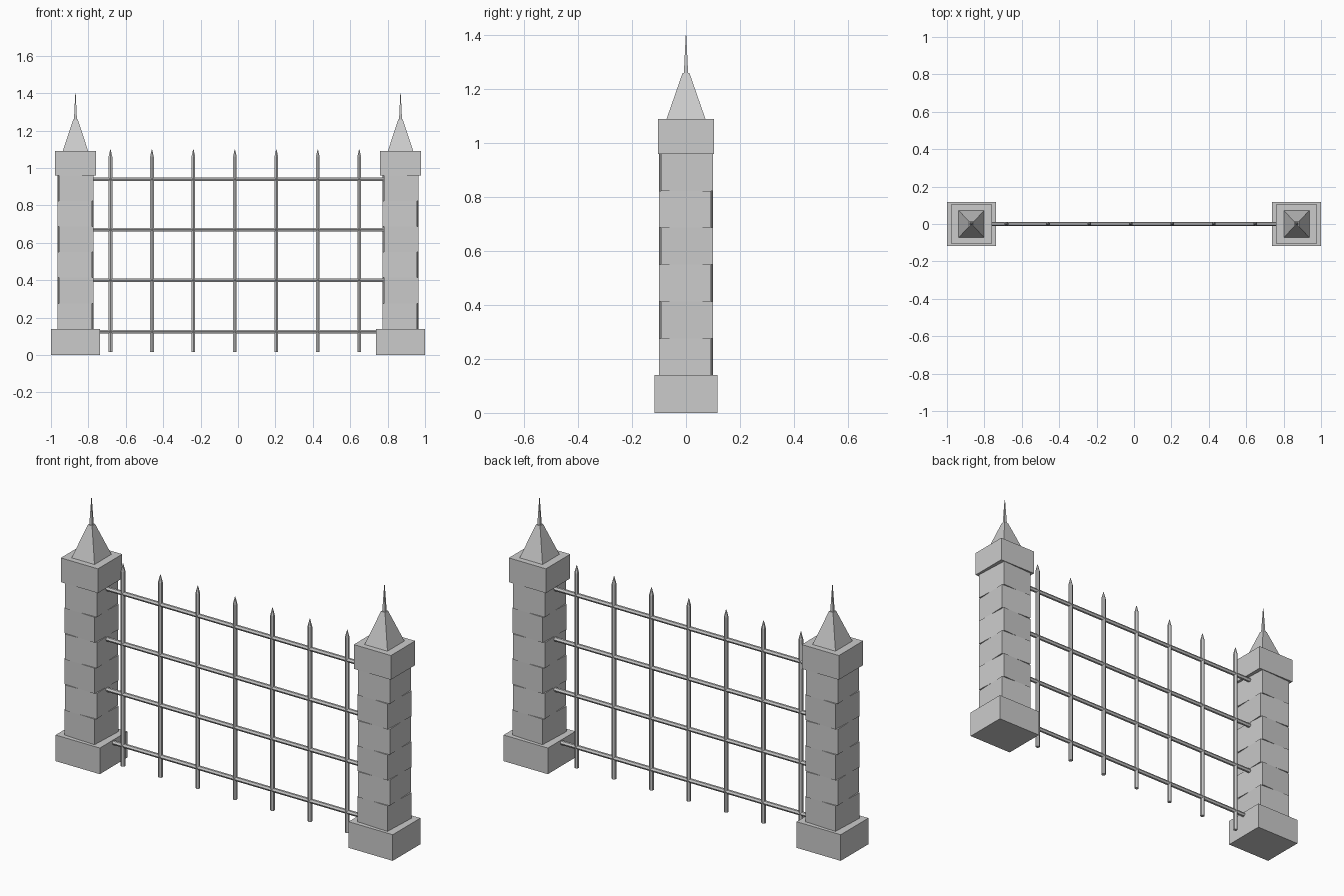
import bpy, bmesh, math
from mathutils import Matrix

if "Cube" in bpy.data.objects:
    bpy.data.objects.remove(bpy.data.objects["Cube"])


def finish(bm, name):
    bmesh.ops.recalc_face_normals(bm, faces=bm.faces)
    me = bpy.data.meshes.new(name)
    bm.to_mesh(me)
    bm.free()
    ob = bpy.data.objects.new(name, me)
    bpy.context.collection.objects.link(ob)
    return ob


def loft(name, rings, cx=0.0, sides=4, turn=0.0, axis='Z'):
    """Stack of polygon rings (half_x, half_y, height), capped at both ends."""
    bm = bmesh.new()
    k = 1 / math.cos(math.pi / sides)      # half sizes are measured to the flats
    loops = []
    for hx, hy, z in rings:
        ring = []
        for i in range(sides):
            a = 2 * math.pi * (i + 0.5) / sides
            ring.append(bm.verts.new((hx * k * math.cos(a), hy * k * math.sin(a), z)))
        loops.append(ring)
    for a, b in zip(loops, loops[1:]):
        for i in range(sides):
            j = (i + 1) % sides
            bm.faces.new((a[i], a[j], b[j], b[i]))
    bm.faces.new(loops[0][::-1])
    bm.faces.new(loops[-1])
    m = Matrix.Rotation(math.radians(turn), 4, 'Z')
    if axis == 'X':
        m = Matrix.Rotation(math.pi / 2, 4, 'Y')
    bm.transform(m)
    ob = finish(bm, name)
    ob.location.x = cx
    return ob


def box(name, hx, hy, z0, z1, cx, turn=0.0):
    return loft(name, [(hx, hy, z0), (hx, hy, z1)], cx, turn=turn)


# Stone pillars at both ends
for side, cx in (("left", -0.869), ("right", 0.869)):
    box(side + "_pillar_base", 0.131, 0.117, 0, 0.14, cx)
    # Six courses, each twisted the opposite way to the last
    step = (0.96 - 0.14) / 6
    for i in range(6):
        z = 0.14 + i * step
        box(f"{side}_pillar_block_{i + 1}", 0.0925, 0.0965, z, z + step, cx,
            turn=-2.6 if i % 2 == 0 else 2.6)
    box(side + "_pillar_cap", 0.110, 0.103, 0.96, 1.09, cx)
    # Pyramid roof and thin finial
    loft(side + "_pillar_roof", [(0.068, 0.072, 1.09), (0.012, 0.013, 1.26)], cx)
    loft(side + "_finial", [(0.008, 0.008, 1.255), (0.005, 0.005, 1.32),
                            (0.001, 0.001, 1.40)], cx)

# Horizontal rails
for i, z in enumerate((0.125, 0.40, 0.67, 0.94)):
    rail = loft(f"rail_{i + 1}", [(0.01, 0.01, -0.80), (0.01, 0.01, 0.80)],
                sides=6, axis='X')
    rail.location.z = z

# Upright pickets with pointed tips
for i in range(7):
    loft(f"picket_{i + 1}", [(0.01, 0.01, 0.015), (0.01, 0.01, 1.06),
                             (0.001, 0.001, 1.10)],
         cx=-0.682 + i * 0.2217, sides=6)
